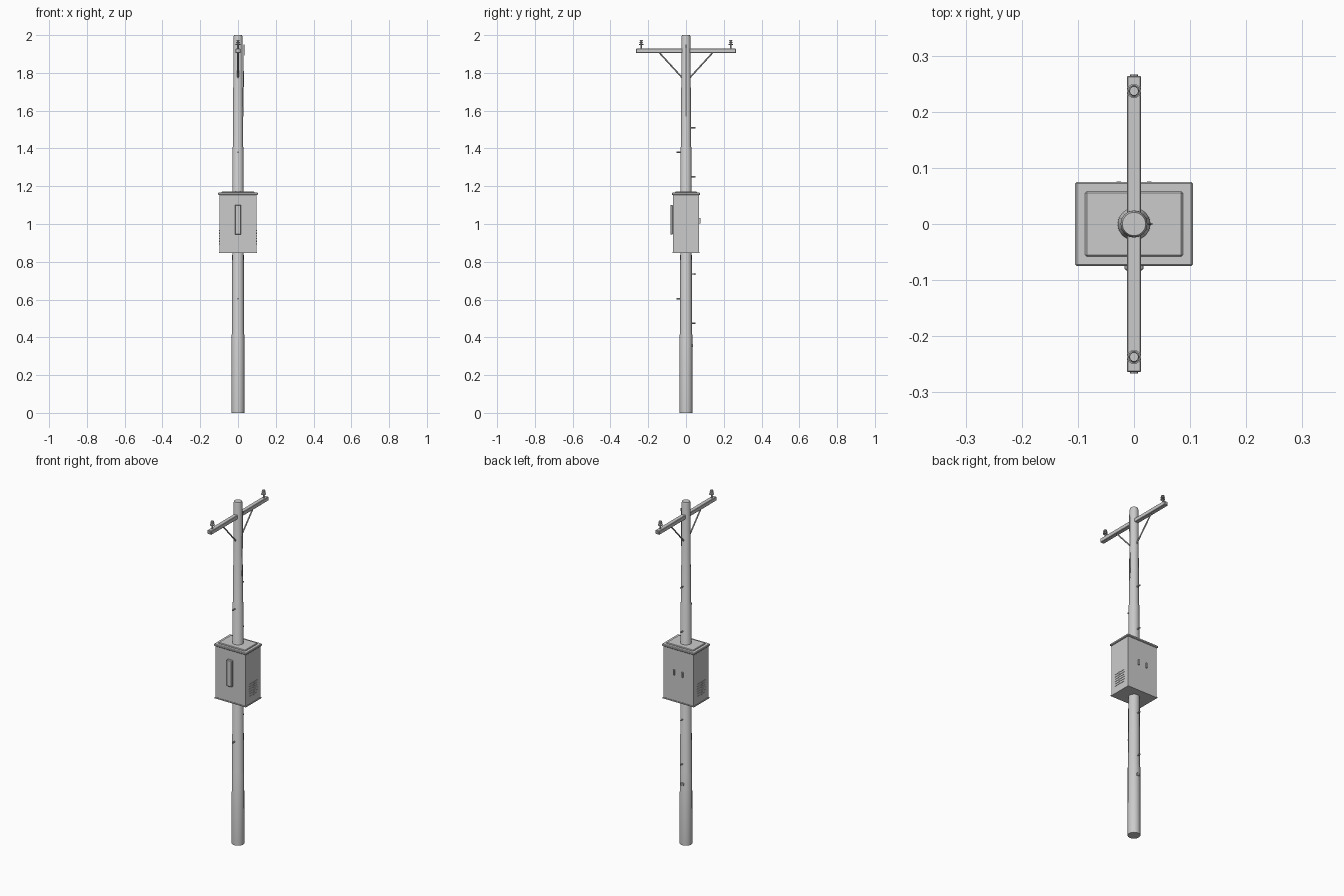
import bpy, math
from mathutils import Vector

if "Cube" in bpy.data.objects:
    bpy.data.objects.remove(bpy.data.objects["Cube"])

grey = bpy.data.materials.new("weathered grey")
grey.diffuse_color = (0.6, 0.6, 0.6, 1)
grey.use_nodes = True
grey.node_tree.nodes["Principled BSDF"].inputs["Base Color"].default_value = grey.diffuse_color


def finish(ob, name, smooth=False):
    ob.name = name
    ob.data.materials.append(grey)
    if smooth:
        bpy.ops.object.shade_smooth_by_angle(angle=math.radians(35))
    return ob


def box(name, lo, hi, bevel=0.0):
    c = [(a + b) / 2 for a, b in zip(lo, hi)]
    bpy.ops.mesh.primitive_cube_add(size=1, location=c)
    ob = bpy.context.object
    ob.scale = [b - a for a, b in zip(lo, hi)]
    bpy.ops.object.transform_apply(location=False, rotation=False, scale=True)
    if bevel:
        m = ob.modifiers.new("bevel", 'BEVEL')
        m.width, m.segments = bevel, 1
    return finish(ob, name)


def rod(name, a, b, r, sides=8):
    a, b = Vector(a), Vector(b)
    d = b - a
    bpy.ops.mesh.primitive_cylinder_add(vertices=sides, radius=r, depth=d.length, location=(a + b) / 2)
    ob = bpy.context.object
    ob.rotation_euler = d.to_track_quat('Z', 'Y').to_euler()
    return finish(ob, name, True)


def lathe(name, profile, sides, loc=(0, 0, 0)):
    verts, faces, n = [], [], len(profile)
    for r, z in profile:
        for i in range(sides):
            t = 2 * math.pi * i / sides
            verts.append((r * math.cos(t), r * math.sin(t), z))
    for k in range(n - 1):
        for i in range(sides):
            j = (i + 1) % sides
            faces.append((k * sides + i, k * sides + j, (k + 1) * sides + j, (k + 1) * sides + i))
    faces.append(tuple(reversed(range(sides))))
    faces.append(tuple(range((n - 1) * sides, n * sides)))
    me = bpy.data.meshes.new(name)
    me.from_pydata(verts, [], faces)
    ob = bpy.data.objects.new(name, me)
    bpy.context.collection.objects.link(ob)
    ob.location = loc
    bpy.ops.object.select_all(action='DESELECT')
    bpy.context.view_layer.objects.active = ob
    ob.select_set(True)
    return finish(ob, name, True)


# Pole in three telescoping sections
lathe("pole", [(0.034, 0), (0.0335, 0.415), (0.0315, 0.42), (0.029, 1.405), (0.0265, 1.41),
               (0.024, 1.99), (0.021, 2.0)], 16)

# Equipment cabinet with lid, raised top panel and bottom lip
box("cabinet", (-0.098, -0.069, 0.85), (0.098, 0.069, 1.157))
box("cabinet_base_lip", (-0.101, -0.072, 0.847), (0.101, 0.072, 0.853))
box("cabinet_lid", (-0.105, -0.075, 1.153), (0.105, 0.075, 1.166), 0.003)
box("cabinet_top_panel", (-0.087, -0.058, 1.16), (0.087, 0.058, 1.172), 0.003)
box("door_handle", (-0.017, -0.083, 0.945), (0.017, -0.068, 1.1), 0.003)

# Side vents and rear clips
for s in (-1, 1):
    for row in range(6):
        z = 0.895 + row * 0.014
        for y in (-0.021, 0.021):
            x = sorted((s * 0.097, s * 0.1))
            box("vent_slat", (x[0], y - 0.018, z - 0.003), (x[1], y + 0.018, z + 0.003))
    box("rear_clip", (s * 0.027 - 0.004, 0.068, 1.003), (s * 0.027 + 0.004, 0.076, 1.033))

# Crossarm, braces and insulators
box("crossarm", (-0.0125, -0.264, 1.905), (0.0125, 0.264, 1.928), 0.002)
for s in (-1, 1):
    rod("arm_brace", (0, s * 0.142, 1.908), (0, s * 0.018, 1.772), 0.004)
    rod("arm_end_bolt", (0, s * 0.262, 1.916), (0, s * 0.266, 1.916), 0.007)
    lathe("insulator", [(0.004, 1.925), (0.004, 1.948), (0.013, 1.949), (0.013, 1.953), (0.005, 1.955),
                        (0.005, 1.959), (0.011, 1.96), (0.011, 1.964), (0.005, 1.965),
                        (0.005, 1.968), (0.009, 1.969), (0.008, 1.974)], 10, (0, s * 0.237, 0))

# Ground wire on the upper pole
rod("ground_wire", (0.032, 0, 1.95), (0.026, 0, 1.57), 0.002, 6)

# Climbing pegs alternating front and back, and a small rear bracket
for s, heights in ((1, (0.475, 0.735, 1.25, 1.51)), (-1, (0.605, 1.38))):
    for z in heights:
        rod("climbing_peg", (0, s * 0.02, z), (0, s * 0.048, z), 0.0035)
        rod("peg_head", (0, s * 0.046, z), (0, s * 0.05, z), 0.0045)
box("rear_bracket", (-0.009, 0.028, 0.35), (0.009, 0.038, 0.366), 0.002)
